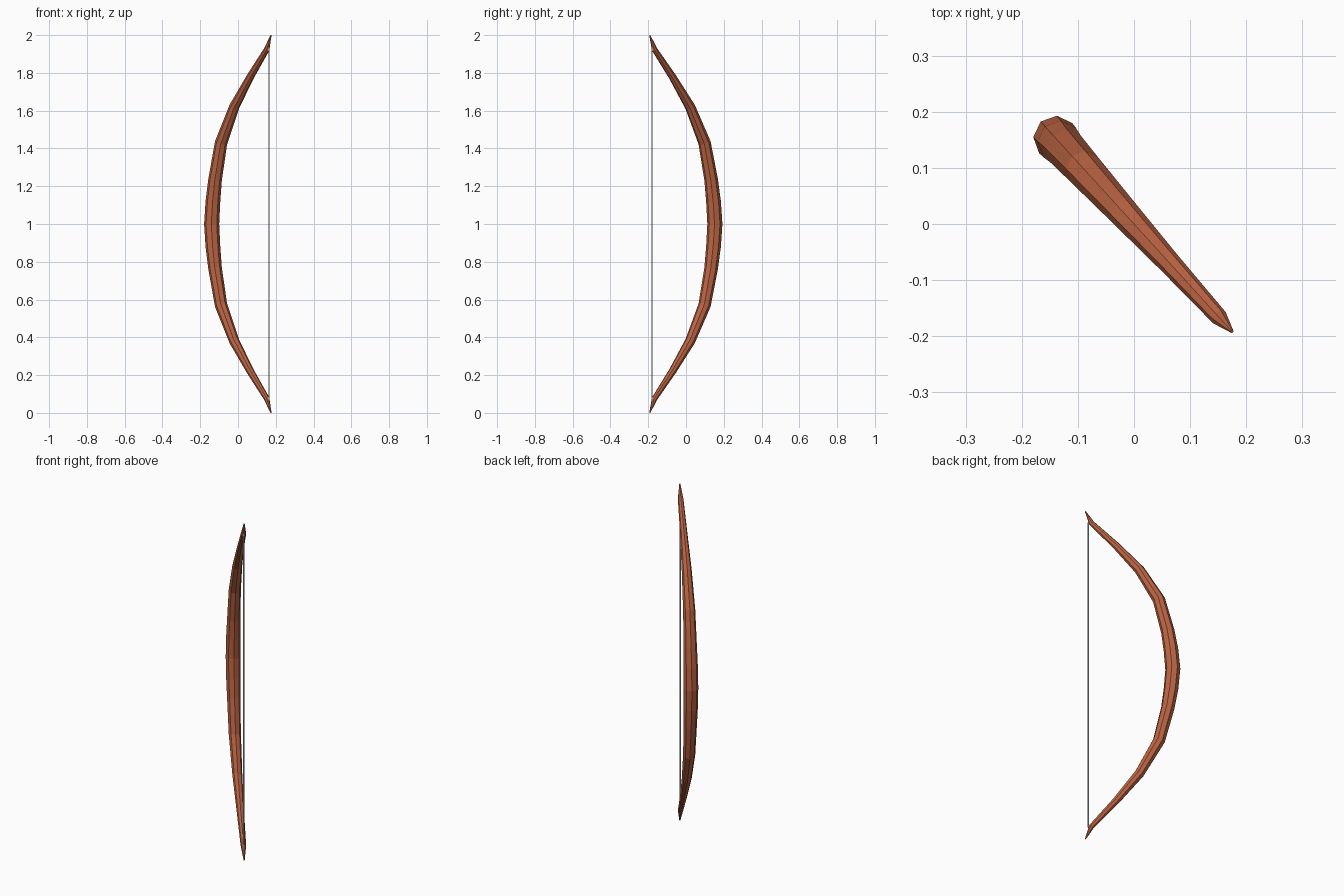
import bpy, bmesh, math
from mathutils import Vector

if "Cube" in bpy.data.objects:
    bpy.data.objects.remove(bpy.data.objects["Cube"])

# Bow plane: horizontal direction from grip towards string, and its sideways normal
D = Vector((0.674, -0.739, 0)).normalized()
N = Vector((-D.y, D.x, 0))
UP = Vector((0, 0, 1))


def material(name, rgb):
    m = bpy.data.materials.new(name)
    m.diffuse_color = (*rgb, 1)
    m.use_nodes = True
    m.node_tree.nodes["Principled BSDF"].inputs["Base Color"].default_value = m.diffuse_color
    return m


def sweep(name, path, sides, mat):
    """Closed tube through (offset along D, height, radius) stations."""
    bm = bmesh.new()
    rings = []
    for i, (s, z, r) in enumerate(path):
        a, b = path[max(i - 1, 0)], path[min(i + 1, len(path) - 1)]
        t = (D * (b[0] - a[0]) + UP * (b[1] - a[1])).normalized()
        across = N.cross(t).normalized()
        c = D * s + UP * z
        rings.append([bm.verts.new(c + r * (across * math.cos(k * math.tau / sides)
                                            + N * math.sin(k * math.tau / sides)))
                      for k in range(sides)])
    for lo, hi in zip(rings, rings[1:]):
        for k in range(sides):
            j = (k + 1) % sides
            bm.faces.new((lo[k], lo[j], hi[j], hi[k]))
    bm.faces.new(rings[0])
    bm.faces.new(rings[-1])
    bmesh.ops.recalc_face_normals(bm, faces=bm.faces)
    me = bpy.data.meshes.new(name)
    bm.to_mesh(me)
    bm.free()
    me.materials.append(mat)
    ob = bpy.data.objects.new(name, me)
    bpy.context.collection.objects.link(ob)
    return ob


wood = material("reddish wood", (0.50, 0.127, 0.056))
cord = material("pale grey green cord", (0.50, 0.62, 0.57))

# Upper limb stations from grip to tip, mirrored below the grip
upper = [(-0.207, 1.0, 0.040), (-0.197, 1.12, 0.039), (-0.180, 1.235, 0.036),
         (-0.133, 1.43, 0.033), (-0.030, 1.62, 0.027), (0.097, 1.78, 0.020),
         (0.226, 1.925, 0.015), (0.259, 1.999, 0.003)]
lower = [(s, 2 - z, r) for s, z, r in reversed(upper[1:])]
sweep("bow_stave", lower + upper, 8, wood)

# Taut string between the limb tips
sweep("bow_string", [(0.243, 0.07, 0.004), (0.243, 1.93, 0.004)], 4, cord)
